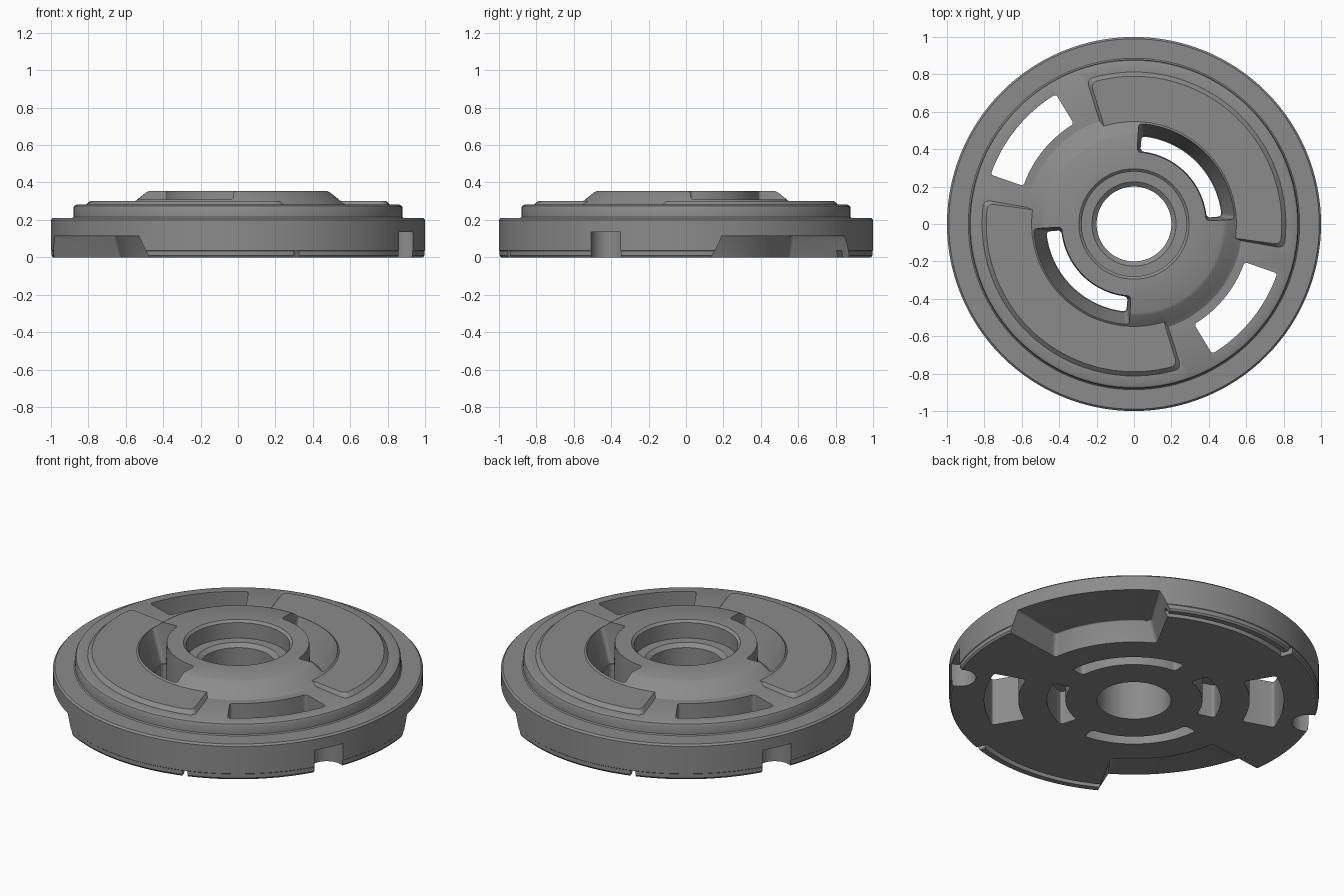
import bpy, bmesh
from math import radians, cos, sin, pi
from mathutils import Matrix

cube = bpy.data.objects.get("Cube")
if cube:
    bpy.data.objects.remove(cube)

metal = bpy.data.materials.new("grey_metal")
metal.use_nodes = True
colour = (0.26, 0.26, 0.26, 1)
metal.diffuse_color = colour
metal.node_tree.nodes["Principled BSDF"].inputs["Base Color"].default_value = colour


def finish(bm, name):
    bmesh.ops.recalc_face_normals(bm, faces=bm.faces)
    mesh = bpy.data.meshes.new(name)
    bm.to_mesh(mesh)
    bm.free()
    mesh.materials.append(metal)
    ob = bpy.data.objects.new(name, mesh)
    bpy.context.collection.objects.link(ob)
    return ob


def lathe(name, profile, steps=128):
    bm = bmesh.new()
    vs = [bm.verts.new((r, 0, z)) for r, z in profile]
    es = [bm.edges.new((v, vs[i - 1])) for i, v in enumerate(vs)]
    bmesh.ops.spin(bm, geom=vs + es, cent=(0, 0, 0), axis=(0, 0, 1),
                   angle=2 * pi, steps=steps, use_merge=True)
    bmesh.ops.remove_doubles(bm, verts=bm.verts, dist=1e-5)
    return finish(bm, name)


def sector(name, low, high, z0, z1, turn=0, corner=0, top=0, steps=28):
    """Lofted ring sector; low and high are (inner r, outer r, start, end)."""
    bm = bmesh.new()
    loops = []
    for (r0, r1, a0, a1), z in ((low, z0), (high, z1)):
        angles = [radians(a0 + (a1 - a0) * i / steps + turn) for i in range(steps + 1)]
        path = [(r1, a) for a in angles] + [(r0, a) for a in reversed(angles)]
        loops.append([bm.verts.new((r * cos(a), r * sin(a), z)) for r, a in path])
    lower, upper = loops
    n = len(lower)
    for i in range(n):
        j = (i + 1) % n
        bm.faces.new((lower[i], lower[j], upper[j], upper[i]))
    bm.faces.new(lower)
    bm.faces.new(upper)
    if corner:
        ids = (0, steps, steps + 1, n - 1)
        edges = [bm.edges.get((lower[i], upper[i])) for i in ids]
        bmesh.ops.bevel(bm, geom=edges, offset=corner, segments=6,
                        affect='EDGES', profile=0.5, clamp_overlap=True)
    if top:
        edges = [e for e in bm.edges if all(abs(v.co.z - z1) < 1e-5 for v in e.verts)]
        bmesh.ops.bevel(bm, geom=edges, offset=top, segments=4,
                        affect='EDGES', profile=0.5, clamp_overlap=True)
    return finish(bm, name)


def post(name, radius, dist, angle, height):
    bm = bmesh.new()
    a = radians(angle)
    bmesh.ops.create_cone(bm, cap_ends=True, segments=32, radius1=radius, radius2=radius,
                          depth=height * 2,
                          matrix=Matrix.Translation((dist * cos(a), dist * sin(a), 0)))
    return finish(bm, name)


def combine(body, tool, operation):
    mod = body.modifiers.new(tool.name, 'BOOLEAN')
    mod.operation = operation
    mod.solver = 'EXACT'
    mod.object = tool
    bpy.context.view_layer.objects.active = body
    bpy.ops.object.modifier_apply(modifier=mod.name)
    bpy.data.objects.remove(tool)


# Turned body: rim, stepped deck, sloped hub and counterbore
body = lathe("wheel_disc", [
    (.2, 0), (.99, 0), (.997, .01), (.997, .034), (1, .037), (1, .2), (.99, .21),
    (.886, .21), (.88, .216), (.88, .265), (.875, .275), (.862, .281), (.58, .281),
    (.55, .3), (.492, .347), (.475, .355), (.295, .355), (.28, .342),
    (.28, .25), (.225, .25), (.2, .23)])

for turn in (0, 180):
    # Raised deck quarter
    combine(body, sector("raised_deck", (.4, .83, -10, 109), (.4, .79, -8, 107),
                         .265, .302, turn, corner=.03), 'UNION')

for turn in (0, 180):
    window = (.625, .81, 121, 161)
    pocket_low, pocket_high = (.63, 1.1, 7.5, 61.5), (.67, 1.1, 11, 58)
    cutters = [
        # Window through the lower deck
        sector("window", window, window, -.1, .5, turn, corner=.035),
        # Curved slot with a flared upper mouth
        sector("slot", (.39, .47, 5, 85), (.39, .47, 5, 85), -.1, .3, turn, corner=.038),
        sector("slot_mouth", (.392, .475, 4.5, 85.5), (.385, .555, 2.5, 87.5),
               .12, .36, turn, corner=.036),
        # Short blind slot underneath
        sector("blind_slot", (.37, .47, 107, 163), (.37, .47, 107, 163),
               -.1, .2, turn, corner=.045),
        # Finger pocket under the rim
        sector("rim_pocket", pocket_low, pocket_high, -.01, .115, turn,
               corner=.07, top=.03),
        # Shallow groove behind the lower lip, with its small outlet
        sector("lip_groove", (.925, .957, 55, 108), (.925, .957, 55, 108),
               -.05, .035, turn),
        sector("groove_outlet", (.925, 1.1, 107, 109.5), (.925, 1.1, 107.5, 109),
               -.05, .035, turn),
        # Rounded notch in the rim
        post("rim_notch", .09, .975, turn - 25.5, .135),
    ]
    for cutter in cutters:
        combine(body, cutter, 'DIFFERENCE')

# Smooth curved faces, keep machined edges crisp
bpy.ops.object.select_all(action='DESELECT')
body.select_set(True)
bpy.context.view_layer.objects.active = body
bpy.ops.object.shade_smooth_by_angle(angle=radians(30))
